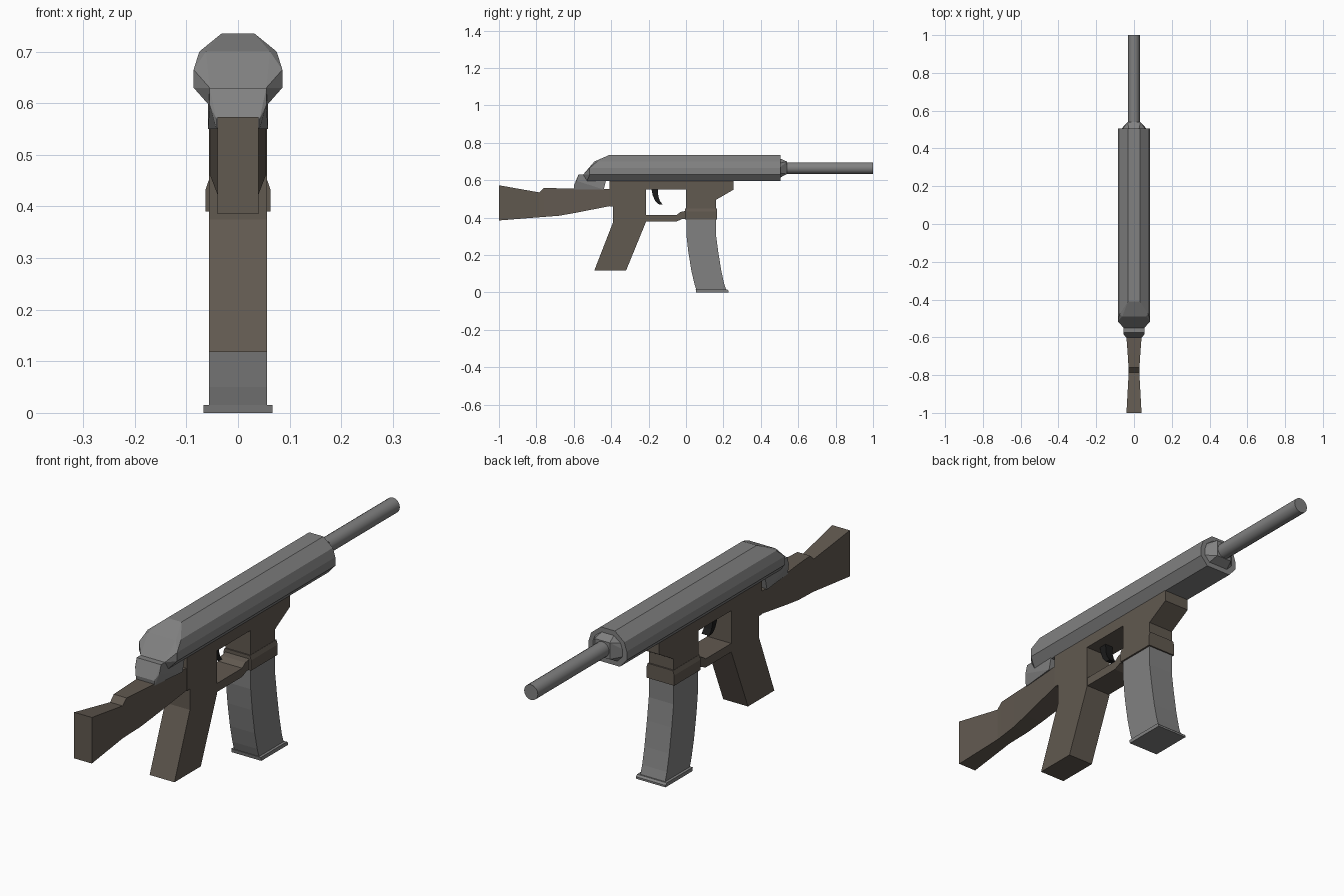
import bpy, bmesh, math

if "Cube" in bpy.data.objects:
    bpy.data.objects.remove(bpy.data.objects["Cube"])


def material(name, rgb):
    m = bpy.data.materials.new(name)
    m.diffuse_color = (*rgb, 1)
    m.use_nodes = True
    m.node_tree.nodes["Principled BSDF"].inputs["Base Color"].default_value = m.diffuse_color
    return m


METAL = material("dark_grey", (0.22, 0.22, 0.22))
BROWN = material("dull_brown", (0.12, 0.10, 0.08))
BLACK = material("black", (0.01, 0.01, 0.01))


def finish(bm, name, mat):
    bmesh.ops.recalc_face_normals(bm, faces=bm.faces)
    me = bpy.data.meshes.new(name)
    bm.to_mesh(me)
    bm.free()
    me.materials.append(mat)
    ob = bpy.data.objects.new(name, me)
    bpy.context.collection.objects.link(ob)
    return ob


def plate(name, profile, half, mat):
    """Side profile of (y, z) points extruded across x."""
    bm = bmesh.new()
    f = bm.faces.new([bm.verts.new((-half, y, z)) for y, z in profile])
    ext = bmesh.ops.extrude_face_region(bm, geom=[f])["geom"]
    bmesh.ops.translate(bm, vec=(2 * half, 0, 0),
                        verts=[v for v in ext if isinstance(v, bmesh.types.BMVert)])
    return finish(bm, name, mat)


def hull(name, points, mat):
    """Convex solid from points mirrored in x."""
    bm = bmesh.new()
    for x, y, z in points:
        for s in (-1, 1):
            bm.verts.new((s * x, y, z))
    res = bmesh.ops.convex_hull(bm, input=bm.verts)
    inner = [v for v in res["geom_interior"] if isinstance(v, bmesh.types.BMVert)]
    bmesh.ops.delete(bm, geom=inner, context='VERTS')
    bmesh.ops.dissolve_limit(bm, angle_limit=math.radians(2), verts=bm.verts, edges=bm.edges)
    return finish(bm, name, mat)


def loft(name, sections, mat):
    """Rectangular sections (y, bottom z, top z, half width) joined in a row."""
    bm = bmesh.new()
    rings = [[bm.verts.new((sx * w, y, z)) for sx, z in ((-1, b), (1, b), (1, t), (-1, t))]
             for y, b, t, w in sections]
    for a, b in zip(rings, rings[1:]):
        for i in range(4):
            j = (i + 1) % 4
            bm.faces.new((a[i], a[j], b[j], b[i]))
    bm.faces.new(rings[0])
    bm.faces.new(rings[-1])
    return finish(bm, name, mat)


# receiver: ten-sided tube with a faceted rear
section = [(.032, .735), (.075, .70), (.086, .665), (.086, .63), (.055, .595)]
rear = [(.032, -.41, .735), (.062, -.49, .70), (.075, -.475, .70), (.086, -.515, .665),
        (.086, -.515, .63), (.055, -.55, .63), (.055, -.53, .595)]
hull("receiver", [(x, .505, z) for x, z in section] + rear, METAL)

# rear lug above the stock
hull("rear_lug", [(.055, -.575, .63), (.055, -.585, .597), (.042, -.60, .57), (.042, -.597, .55),
                  (.058, -.44, .55), (.058, -.42, .63)], METAL)

# nose collar and barrel
nose = [(x * .82, .50, .665 + (z - .665) * .75) for x, z in section]
hull("nose_collar", nose + [(.034, .54, .70), (.034, .54, .633)], METAL)
bm = bmesh.new()
bmesh.ops.create_cone(bm, cap_ends=True, segments=16, radius1=.031, radius2=.031, depth=.5)
barrel = finish(bm, "barrel", METAL)
barrel.location = (0, .75, .665)
barrel.rotation_euler = (math.pi / 2, 0, 0)
barrel.data.polygons.foreach_set("use_smooth", [len(p.vertices) == 4 for p in barrel.data.polygons])

# lower frame with pistol grip and magazine well
plate("lower_frame", [(-.41, .61), (.255, .61), (.255, .55), (.16, .495), (.16, .39), (0, .39),
                      (0, .55), (-.215, .55), (-.215, .375), (-.32, .118), (-.49, .118),
                      (-.39, .375), (-.39, .46), (-.41, .46)], .056, BROWN)
plate("trigger_guard", [(-.22, .38), (-.05, .38), (-.02, .393), (.005, .393), (.005, .438),
                        (-.03, .43), (-.05, .415), (-.22, .415)], .054, BROWN)
hull("magazine_collar", [(x, y, z) for x, z in ((.063, .39), (.063, .432), (.057, .45))
                         for y in (-.005, .166)], BROWN)

# trigger
plate("trigger", [(-.185, .555), (-.15, .555), (-.148, .515), (-.14, .49), (-.125, .47),
                  (-.148, .472), (-.165, .49), (-.178, .52)], .017, BLACK)

# curved magazine and its base plate
back = [(.002, .40), (.002, .31), (.012, .22), (.028, .12), (.044, .05), (.056, .012)]
front = [(.215, .012), (.203, .05), (.188, .12), (.172, .22), (.16, .31), (.16, .40)]
plate("magazine", back + front, .056, METAL)
plate("magazine_base", [(.055, 0), (.228, 0), (.228, .008), (.22, .015), (.052, .015)], .067, METAL)

# shoulder stock
loft("stock", [(-1, .385, .573, .04), (-.785, .402, .535, .028), (-.76, .404, .558, .029),
               (-.68, .41, .557, .034), (-.60, .424, .555, .04), (-.40, .463, .552, .055)], BROWN)
